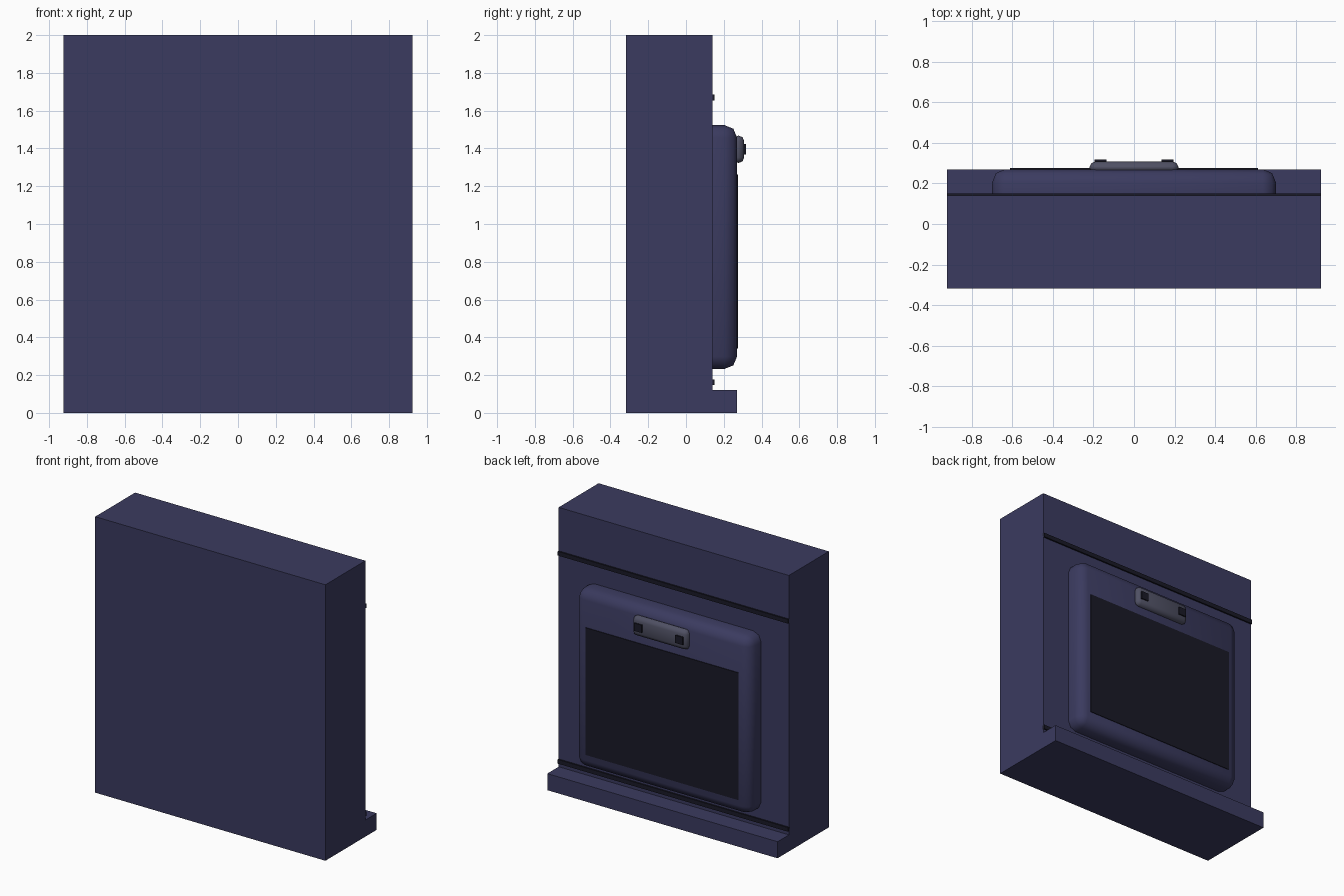
import bpy, bmesh, math

if "Cube" in bpy.data.objects:
    bpy.data.objects.remove(bpy.data.objects["Cube"])


def material(name, rgb):
    m = bpy.data.materials.new(name)
    m.diffuse_color = (*rgb, 1)
    m.use_nodes = True
    m.node_tree.nodes["Principled BSDF"].inputs["Base Color"].default_value = m.diffuse_color
    return m


NAVY = material("navy", (0.043, 0.043, 0.115))
BLACK = material("black", (0.010, 0.010, 0.020))
GREY = material("grey", (0.078, 0.080, 0.125))


def finish(name, bm, mat):
    bmesh.ops.recalc_face_normals(bm, faces=bm.faces)
    me = bpy.data.meshes.new(name)
    bm.to_mesh(me)
    bm.free()
    ob = bpy.data.objects.new(name, me)
    bpy.context.collection.objects.link(ob)
    me.materials.append(mat)
    return ob


def box(name, x, y, z, mat, bevel=0):
    """Box from (min, max) ranges, optionally with rounded smooth edges."""
    bm = bmesh.new()
    bmesh.ops.create_cube(bm, size=1)
    for v in bm.verts:
        for i, (lo, hi) in enumerate((x, y, z)):
            v.co[i] = lo if v.co[i] < 0 else hi
    if bevel:
        bmesh.ops.bevel(bm, geom=bm.edges[:], offset=bevel, segments=2,
                        profile=0.5, affect='EDGES')
    ob = finish(name, bm, mat)
    if bevel:
        bpy.ops.object.select_all(action='DESELECT')
        ob.select_set(True)
        bpy.context.view_layer.objects.active = ob
        bpy.ops.object.shade_smooth_by_angle(angle=math.radians(50))
    return ob


W = 0.923  # half width of the cabinet

# Cabinet with its bottom ledge: an L-shaped side profile pushed along x
profile = [(-0.317, 0), (0.27, 0), (0.27, 0.12), (0.14, 0.12), (0.14, 2), (-0.317, 2)]
bm = bmesh.new()
face = bm.faces.new([bm.verts.new((-W, y, z)) for y, z in profile])
ext = bmesh.ops.extrude_face_region(bm, geom=[face])["geom"]
bmesh.ops.translate(bm, vec=(2 * W, 0, 0),
                    verts=[g for g in ext if isinstance(g, bmesh.types.BMVert)])
finish("cabinet", bm, NAVY)

# Thin trim strips above and below the display
for name, z in (("upper_trim", 1.67), ("lower_trim", 0.162)):
    box(name, (-W, W), (0.13, 0.151), (z - 0.015, z + 0.015), BLACK)

# Rounded display housing and its dark screen
box("display_housing", (-0.70, 0.70), (0.02, 0.27), (0.233, 1.523), NAVY, 0.065)
box("screen", (-0.612, 0.612), (0.26, 0.275), (0.34, 1.262), BLACK)

# Sensor bar with two square lenses
box("sensor_bar", (-0.22, 0.22), (0.248, 0.308), (1.323, 1.468), GREY, 0.0295)
for side, name in ((-1, "left_lens"), (1, "right_lens")):
    c = side * 0.165
    box(name, (c - 0.03, c + 0.03), (0.295, 0.317), (1.368, 1.424), BLACK)
